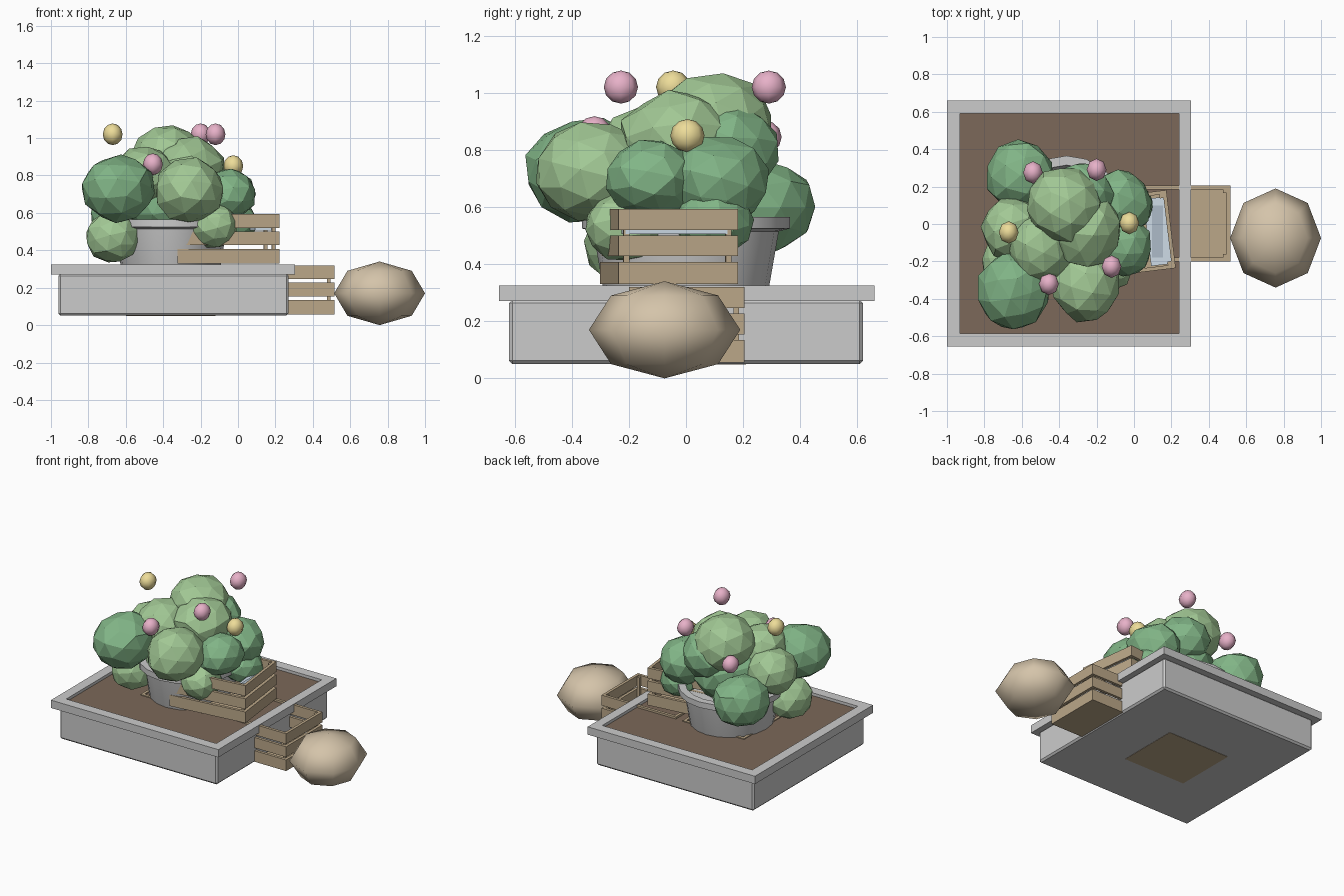
import bpy, bmesh, math, random
from mathutils import Matrix, Vector

if "Cube" in bpy.data.objects:
    bpy.data.objects.remove(bpy.data.objects["Cube"])

random.seed(4)


def mat(name, r, g, b):
    m = bpy.data.materials.new(name)
    m.diffuse_color = (r, g, b, 1)
    m.use_nodes = True
    m.node_tree.nodes["Principled BSDF"].inputs["Base Color"].default_value = m.diffuse_color
    return m


SOIL = mat("soil", .20, .14, .10)
WOOD = mat("wood", .50, .39, .25)
SACK = mat("sack", .66, .55, .40)
LIGHT = mat("light_leaf", .36, .58, .30)
DARK = mat("dark_leaf", .22, .46, .24)
PINK = mat("pink", .80, .44, .58)
YELLOW = mat("yellow", .85, .72, .32)
GLASS = mat("glass", .62, .72, .80)
PANE = mat("pane", .42, .50, .58)


def finish(name, bm, material=None, smooth=None):
    me = bpy.data.meshes.new(name)
    bmesh.ops.recalc_face_normals(bm, faces=bm.faces)
    bm.to_mesh(me)
    bm.free()
    ob = bpy.data.objects.new(name, me)
    bpy.context.collection.objects.link(ob)
    if material:
        me.materials.append(material)
    if smooth:
        bpy.ops.object.select_all(action='DESELECT')
        ob.select_set(True)
        bpy.context.view_layer.objects.active = ob
        bpy.ops.object.shade_smooth_by_angle(angle=math.radians(smooth))
    return ob


def add_box(bm, x0, x1, y0, y1, z0, z1):
    m = Matrix.Translation(((x0 + x1) / 2, (y0 + y1) / 2, (z0 + z1) / 2))
    bmesh.ops.create_cube(bm, size=1, matrix=m @ Matrix.Diagonal((x1 - x0, y1 - y0, z1 - z0, 1)))


def box(name, dims, material=None, bevel=0):
    bm = bmesh.new()
    add_box(bm, *dims)
    if bevel:
        bmesh.ops.bevel(bm, geom=bm.edges[:], offset=bevel, segments=1, affect='EDGES')
    return finish(name, bm, material)


def ball(name, c, r, material, seg=8, rings=4):
    bm = bmesh.new()
    m = Matrix.Translation(c) @ Matrix.Diagonal((*r, 1))
    bmesh.ops.create_uvsphere(bm, u_segments=seg, v_segments=rings, radius=1, matrix=m)
    return finish(name, bm, material, 80)


# Planter bed: body, rim frame and soil
box("bed_body", (-.96, .27, -.62, .62, .05, .275), None, .012)
bm = bmesh.new()
add_box(bm, -1, .305, -.655, -.585, .27, .325)
add_box(bm, -1, .305, .59, .66, .27, .325)
add_box(bm, -1, -.93, -.585, .59, .27, .325)
add_box(bm, .24, .305, -.585, .59, .27, .325)
finish("bed_rim", bm)
box("soil", (-.935, .245, -.59, .595, .26, .305), SOIL)


# Slatted crates with a floor and corner posts
def crate(name, c, lx, ly, z0, angle=0, t=.02):
    bm = bmesh.new()
    hx, hy = lx / 2, ly / 2
    add_box(bm, -hx, hx, -hy, hy, 0, .015)
    for z in (.005, .098, .19):
        for s in (-1, 1):
            a, b = sorted((s * hy, s * (hy - t)))
            add_box(bm, -hx, hx, a, b, z, z + .073)
            a, b = sorted((s * hx, s * (hx - t)))
            add_box(bm, a, b, -hy + t, hy - t, z, z + .073)
    for sx in (-1, 1):
        for sy in (-1, 1):
            x = sorted((sx * (hx - t), sx * (hx - 2 * t)))
            y = sorted((sy * (hy - t), sy * (hy - 2 * t)))
            add_box(bm, *x, *y, 0, .255)
    ob = finish(name, bm, WOOD)
    ob.location = (*c, z0)
    ob.rotation_euler.z = angle
    return ob


crate("side_crate", (.225, .003), .58, .405, .056)
crate("upper_crate", (-.075, -.06), .55, .42, .33, .12)
crate("buried_crate", (-.36, -.01), .48, .44, .048)

# Pale framed panel inside the upper crate
for nm, w, l, z, m in (("panel_frame", .11, .36, .515, GLASS), ("panel_pane", .06, .28, .521, PANE)):
    p = box(nm, (-w / 2, w / 2, -l / 2, l / 2, -.01, .005), m)
    p.location = (.125, -.04, z)
    p.rotation_euler.z = .12 if m == GLASS else 0

# Round pot, turned from a profile
profile = [(0, .05), (.21, .05), (.27, .2), (.325, .515), (.365, .525), (.365, .565),
           (.315, .565), (.30, .50), (0, .50)]
bm = bmesh.new()
vs = [bm.verts.new((r, 0, z)) for r, z in profile]
es = [bm.edges.new(p) for p in zip(vs, vs[1:])]
bmesh.ops.spin(bm, geom=vs + es, cent=(0, 0, 0), axis=(0, 0, 1), angle=2 * math.pi, steps=20)
bmesh.ops.remove_doubles(bm, verts=bm.verts, dist=.0005)
pot = finish("pot", bm, None, 35)
pot.location = (-.36, 0, 0)
pot.scale.x = .92

# Faceted foliage clumps
CLUMPS = [
    (-.37, .10, .89, .205, LIGHT), (-.26, -.03, .83, .20, LIGHT),
    (-.26, -.32, .72, .20, LIGHT), (-.64, -.35, .73, .205, DARK),
    (-.61, .26, .60, .19, DARK), (-.67, -.20, .47, .155, LIGHT),
    (-.07, .11, .69, .175, DARK), (-.05, -.12, .70, .155, DARK),
    (-.13, -.22, .53, .135, LIGHT), (-.03, .10, .55, .135, DARK),
    (-.65, -.03, .71, .17, LIGHT), (-.50, -.13, .80, .18, LIGHT),
    (-.28, .14, .80, .18, DARK), (-.36, 0, .66, .25, DARK),
]
for i, (x, y, z, r, m) in enumerate(CLUMPS):
    bm = bmesh.new()
    bmesh.ops.create_icosphere(bm, subdivisions=2, radius=r)
    rot = Matrix.Rotation(random.uniform(0, 6), 4, 'Z') @ Matrix.Rotation(random.uniform(0, 6), 4, 'X')
    for v in bm.verts:
        v.co = rot @ (v.co * random.uniform(.94, 1.04))
        v.co = Vector((x + v.co.x * .97, y + v.co.y * 1.04, z + v.co.z * .9))
    finish(f"foliage_{i + 1}", bm, m)

# Blossoms
for i, (x, y, z, m) in enumerate([
        (-.67, -.045, 1.02, YELLOW), (-.025, .005, .85, YELLOW), (-.20, .29, 1.02, PINK),
        (-.12, -.228, 1.02, PINK), (-.54, .275, .845, PINK), (-.455, -.32, .86, PINK)]):
    ball(f"blossom_{i + 1}", (x, y, z), (.053, .06, .058), m, 8, 6)

# Tan sack beside the bed
ball("sack", (.757, -.075, .17), (.243, .265, .17), SACK)
